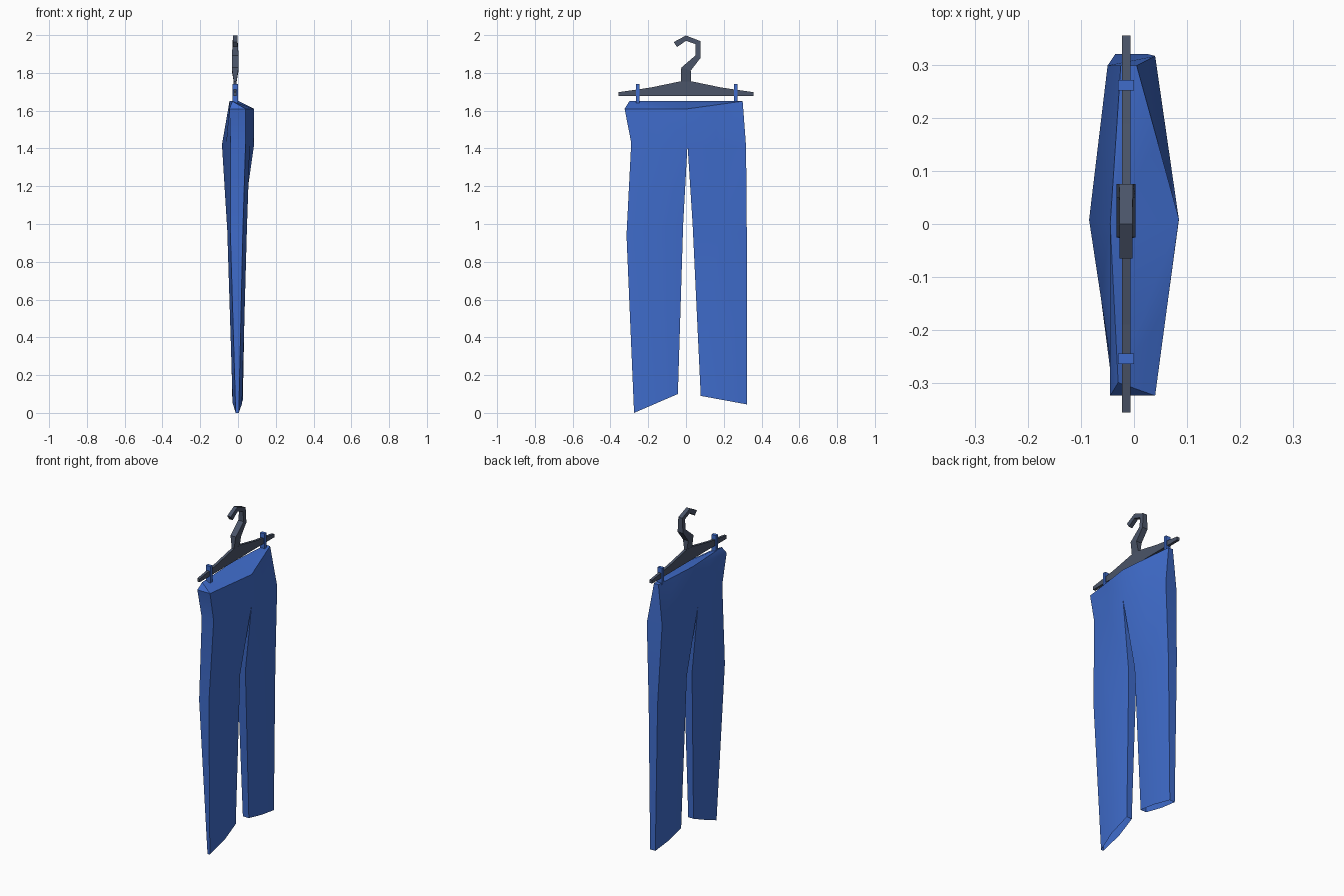
import bpy, bmesh
from mathutils import Vector

if "Cube" in bpy.data.objects:
    bpy.data.objects.remove(bpy.data.objects["Cube"])


def material(name, rgb):
    m = bpy.data.materials.new(name)
    m.diffuse_color = (*rgb, 1)
    m.use_nodes = True
    m.node_tree.nodes["Principled BSDF"].inputs["Base Color"].default_value = m.diffuse_color
    return m


blue = material("denim blue", (0.05, 0.15, 0.6))
dark = material("hanger grey", (0.07, 0.09, 0.14))


def finish(name, bm, mat, smooth=False):
    bmesh.ops.remove_doubles(bm, verts=bm.verts[:], dist=0.0005)
    bmesh.ops.recalc_face_normals(bm, faces=bm.faces[:])
    me = bpy.data.meshes.new(name)
    bm.to_mesh(me)
    bm.free()
    ob = bpy.data.objects.new(name, me)
    bpy.context.collection.objects.link(ob)
    me.materials.append(mat)
    if smooth:
        bpy.ops.object.select_all(action='DESELECT')
        ob.select_set(True)
        bpy.context.view_layer.objects.active = ob
        bpy.ops.object.shade_smooth_by_angle(angle=0.6)
    return ob


def add_face(bm, pts):
    bm.faces.new([bm.verts.new(p) for p in pts])


def bridge(bm, a, b, closed=True):
    n = len(a)
    for i in range(n if closed else n - 1):
        j = (i + 1) % n
        add_face(bm, (a[i], a[j], b[j], b[i]))


def mid(a, b, push=0.0):
    p = (Vector(a) + Vector(b)) / 2
    p.x += push
    return p


# Trousers: a half ring runs outer front, mid, inner front, inner back, mid, outer back
def half(of, inf, inb, ob, push=0.0):
    return [Vector(of), mid(of, inf, push), Vector(inf), Vector(inb), mid(inb, ob, -push), Vector(ob)]


bm = bmesh.new()
FL, FM, FR = (0.04, -0.325, 1.61), (0.085, 0.01, 1.61), (0.005, 0.3, 1.65)
BL, BM, BR = (-0.045, -0.325, 1.61), (-0.045, 0, 1.65), (-0.025, 0.3, 1.65)
TL = (-0.03, -0.3, 1.65)
CF, CB = (0.085, 0.008, 1.42), (-0.085, 0.008, 1.42)

waist_l, waist_r = half(FL, FM, BM, BL), half(FR, FM, BM, BR)
hip_l = half((0.04, -0.29, 1.43), CF, CB, (-0.04, -0.29, 1.43))
hip_r = half((0.04, 0.318, 1.41), CF, CB, (-0.05, 0.3, 1.41))
for w, h in ((waist_l, hip_l), (waist_r, hip_r)):
    bridge(bm, w[:3], h[:3], False)
    bridge(bm, w[3:], h[3:], False)
    add_face(bm, (w[0], w[5], h[5], h[0]))

# Folded waist top
for tri in ((BL, FL, TL), (TL, FL, mid(FL, FM)), (TL, mid(FL, FM), FM), (TL, FM, BM), (BM, FM, mid(FM, FR)),
            (BM, mid(FM, FR), FR), (BM, FR, mid(BM, BR)), (mid(BM, BR), FR, BR),
            (TL, BM, mid(BL, BM)), (TL, mid(BL, BM), BL)):
    add_face(bm, tri)

# Legs
knee_l = half((0.025, -0.315, 0.94), (0.025, -0.015, 1.0), (-0.03, -0.015, 1.0), (-0.04, -0.315, 0.94), 0.022)
hem_l = half((0.004, -0.275, 0.0), (0.015, -0.043, 0.1), (-0.02, -0.043, 0.1), (-0.012, -0.275, 0.0), 0.012)
knee_r = half((0.025, 0.322, 0.94), (0.025, 0.035, 1.0), (-0.03, 0.035, 1.0), (-0.035, 0.322, 0.94), 0.018)
hem_r = half((0.015, 0.322, 0.045), (0.018, 0.078, 0.09), (-0.022, 0.078, 0.09), (-0.02, 0.322, 0.045), 0.009)
for rings in ((hip_l, knee_l, hem_l), (hip_r, knee_r, hem_r)):
    for a, b in zip(rings, rings[1:]):
        bridge(bm, a, b)
finish("trousers", bm, blue, True)

# Hanger bar
X = -0.015
bm = bmesh.new()
outline = [(-0.357, 1.678), (0.357, 1.678), (0.357, 1.698), (0.19, 1.722), (0.03, 1.755),
           (-0.03, 1.755), (-0.19, 1.722), (-0.357, 1.698)]
front, back = [[Vector((X + s, y, z)) for y, z in outline] for s in (0.008, -0.008)]
add_face(bm, front)
add_face(bm, back)
bridge(bm, front, back)
finish("hanger_bar", bm, dark)

# Hanger hook: flat rectangular sections (y, z, y offset, z offset, half depth)
bm = bmesh.new()
sections = [(0, 1.745, 0.028, 0, 0.006), (0, 1.82, 0.025, -0.008, 0.018), (0.063, 1.885, 0.013, -0.007, 0.018),
            (0.063, 1.96, 0.013, 0.008, 0.013), (0, 1.984, 0.0, 0.014, 0.012), (-0.056, 1.95, -0.009, 0.013, 0.012)]
rings = [[Vector((X + s * d, y + t * oy, z + t * oz)) for s, t in ((-1, -1), (1, -1), (1, 1), (-1, 1))]
         for y, z, oy, oz, d in sections]
for a, b in zip(rings, rings[1:]):
    bridge(bm, a, b)
add_face(bm, rings[0])
add_face(bm, rings[-1])
finish("hanger_hook", bm, dark)

# Hanger loops
for side, y in (("left", -0.255), ("right", 0.263)):
    bm = bmesh.new()
    bmesh.ops.create_cube(bm, size=1)
    bmesh.ops.scale(bm, vec=(0.03, 0.02, 0.1), verts=bm.verts[:])
    bmesh.ops.translate(bm, vec=(X, y, 1.69), verts=bm.verts[:])
    finish(side + "_loop", bm, blue)
